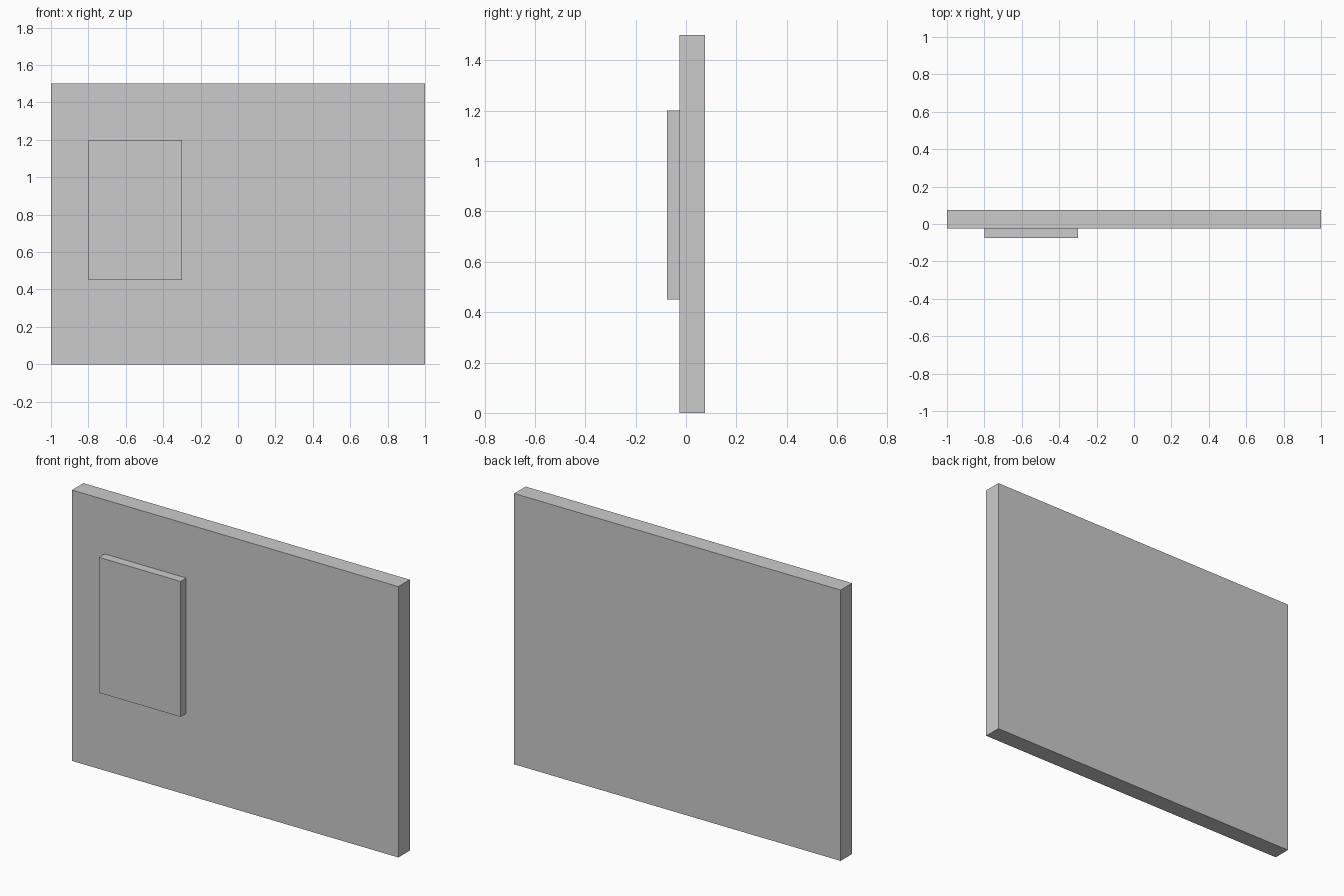
import bpy

if "Cube" in bpy.data.objects:
    bpy.data.objects.remove(bpy.data.objects["Cube"])


def box(name, x, y, z):
    """Add a box spanning the given (min, max) ranges."""
    spans = (x, y, z)
    bpy.ops.mesh.primitive_cube_add(size=1, location=[(a + b) / 2 for a, b in spans])
    obj = bpy.context.object
    obj.name = name
    obj.scale = [b - a for a, b in spans]
    bpy.ops.object.transform_apply(location=False, rotation=False, scale=True)
    return obj


# Main upright slab
box("wall", (-1.0, 1.0), (-0.025, 0.075), (0.0, 1.5))

# Raised rectangular panel on the front face
box("front_panel", (-0.8, -0.3), (-0.075, -0.025), (0.45, 1.2))
